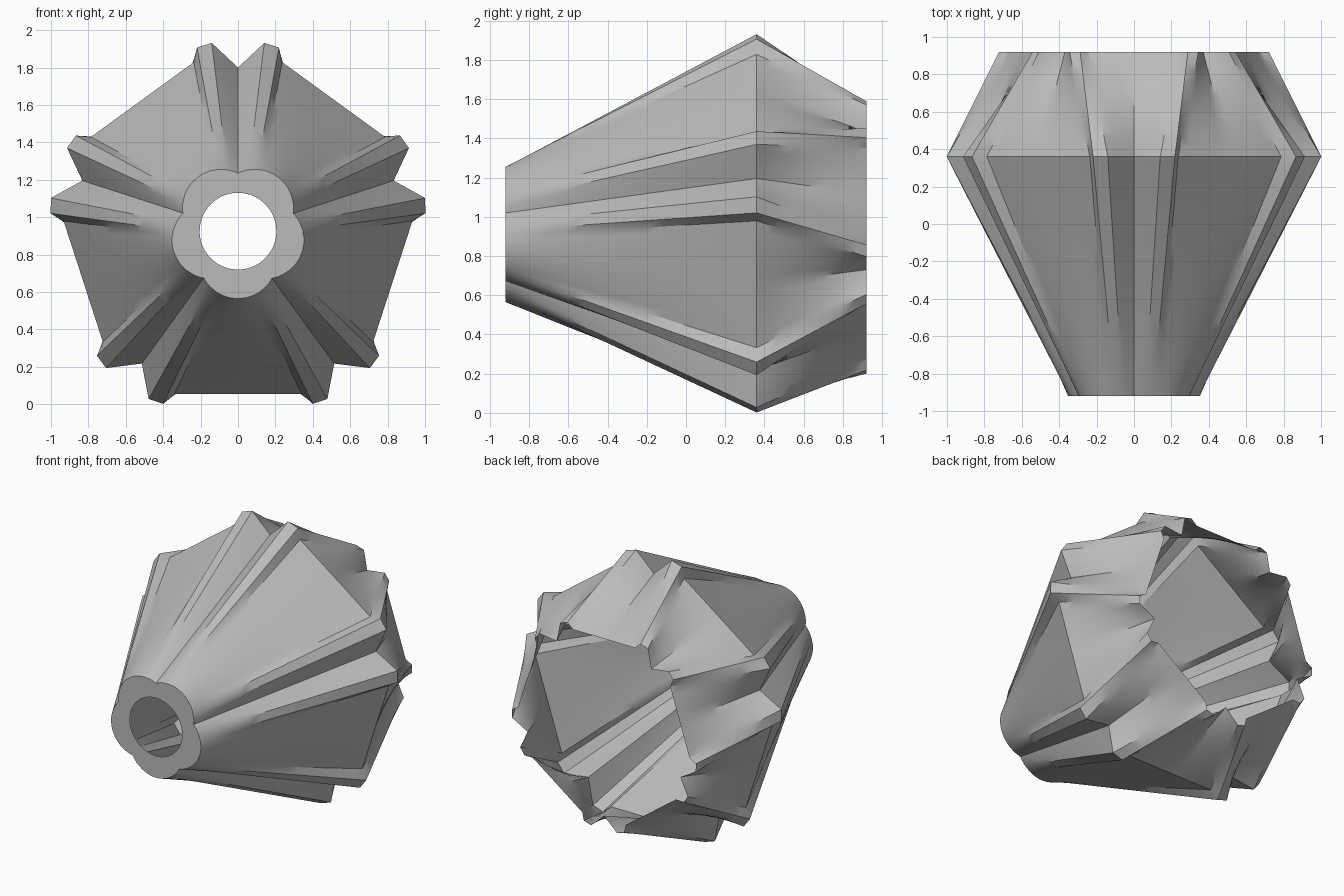
import bpy, bmesh, math
from mathutils import Vector

cube = bpy.data.objects.get("Cube")
if cube:
    bpy.data.objects.remove(cube, do_unlink=True)

CENTRE_Z = 0.925
LOBES = 5
HALF = math.pi / LOBES
FRONT_Y, MID_Y, BACK_Y = -0.92, 0.36, 0.92
BACK_SCALE = 0.72
HOLE_RADIUS = 0.205
PIECES = (6, 1, 1, 4)      # subdivisions between the profile corners

grey = bpy.data.materials.new("plain_grey")
grey.diffuse_color = (0.5, 0.5, 0.5, 1)
grey.use_nodes = True
grey.node_tree.nodes["Principled BSDF"].inputs["Base Color"].default_value = (0.5, 0.5, 0.5, 1)


def reflect(p):
    """Mirror a lobe point about the line halfway to the notch."""
    r, t = p.length, HALF - math.atan2(p.x, p.y)
    return Vector((r * math.sin(t), r * math.cos(t)))


def subdivide(keys):
    pts = []
    for a, b, n in zip(keys, keys[1:], PIECES):
        pts += [a + (b - a) * (i / n) for i in range(n)]
    return pts + [keys[-1]]


def ring(half_lobe, y):
    """Mirror half a lobe and repeat it around the axis, starting downward."""
    left = [Vector((-p.x, p.y)) for p in reversed(half_lobe)]
    lobe = left + half_lobe[1:-1]
    out = []
    for k in range(LOBES):
        t = 2 * HALF * k
        for p in lobe:
            x = p.x * math.cos(t) + p.y * math.sin(t)
            z = p.x * math.sin(t) - p.y * math.cos(t)
            out.append(Vector((x, y, z + CENTRE_Z)))
    return out


# Half-lobe corners from flat centre to notch, as (sideways, outward)
mid_keys = [Vector(p) for p in ((0, 0.87), (0.34, 0.87), (0.40, 0.923), (0.478, 0.897),
                                (0.875 * math.sin(HALF), 0.875 * math.cos(HALF)))]
back_keys = [reflect(p) * BACK_SCALE for p in reversed(mid_keys)]
arc_angles = subdivide([Vector((math.radians(a), 0)) for a in (0, 25, 33, 45, 62)])
front_half = [Vector((0.207 * math.sin(a.x), 0.153 + 0.207 * math.cos(a.x))) for a in arc_angles]

front = ring(front_half, FRONT_Y)
mid = ring(subdivide(mid_keys), MID_Y)
back = ring(subdivide(back_keys), BACK_Y)

# Round hole in the front cap, lined up with the front ring
axis = Vector((0, FRONT_Y, CENTRE_Z))
hole = [axis + (p - axis).normalized() * HOLE_RADIUS for p in front]


def blend(a, b, steps):
    return [[p.lerp(q, i / steps) for p, q in zip(a, b)] for i in range(1, steps + 1)]


# Loft the cap, the flared body and the tapering rear as one open shell
rings = [hole, front] + blend(front, mid, 16) + blend(mid, back, 10)
bm = bmesh.new()
rows = [[bm.verts.new(p) for p in r] for r in rings]
for a, b in zip(rows, rows[1:]):
    n = len(a)
    for i in range(n):
        j = (i + 1) % n
        bm.faces.new((a[i], a[j], b[j], b[i]))
bmesh.ops.recalc_face_normals(bm, faces=bm.faces)

# Make sure the cap faces forward
bm.normal_update()
cap = rows[0][0].link_faces[0]
if cap.normal.y > 0:
    bmesh.ops.reverse_faces(bm, faces=bm.faces)

mesh = bpy.data.meshes.new("fluted_shell")
bm.to_mesh(mesh)
bm.free()
mesh.materials.append(grey)
shell = bpy.data.objects.new("fluted_shell", mesh)
bpy.context.collection.objects.link(shell)

bpy.ops.object.select_all(action="DESELECT")
shell.select_set(True)
bpy.context.view_layer.objects.active = shell
bpy.ops.object.shade_smooth_by_angle(angle=math.radians(30))
